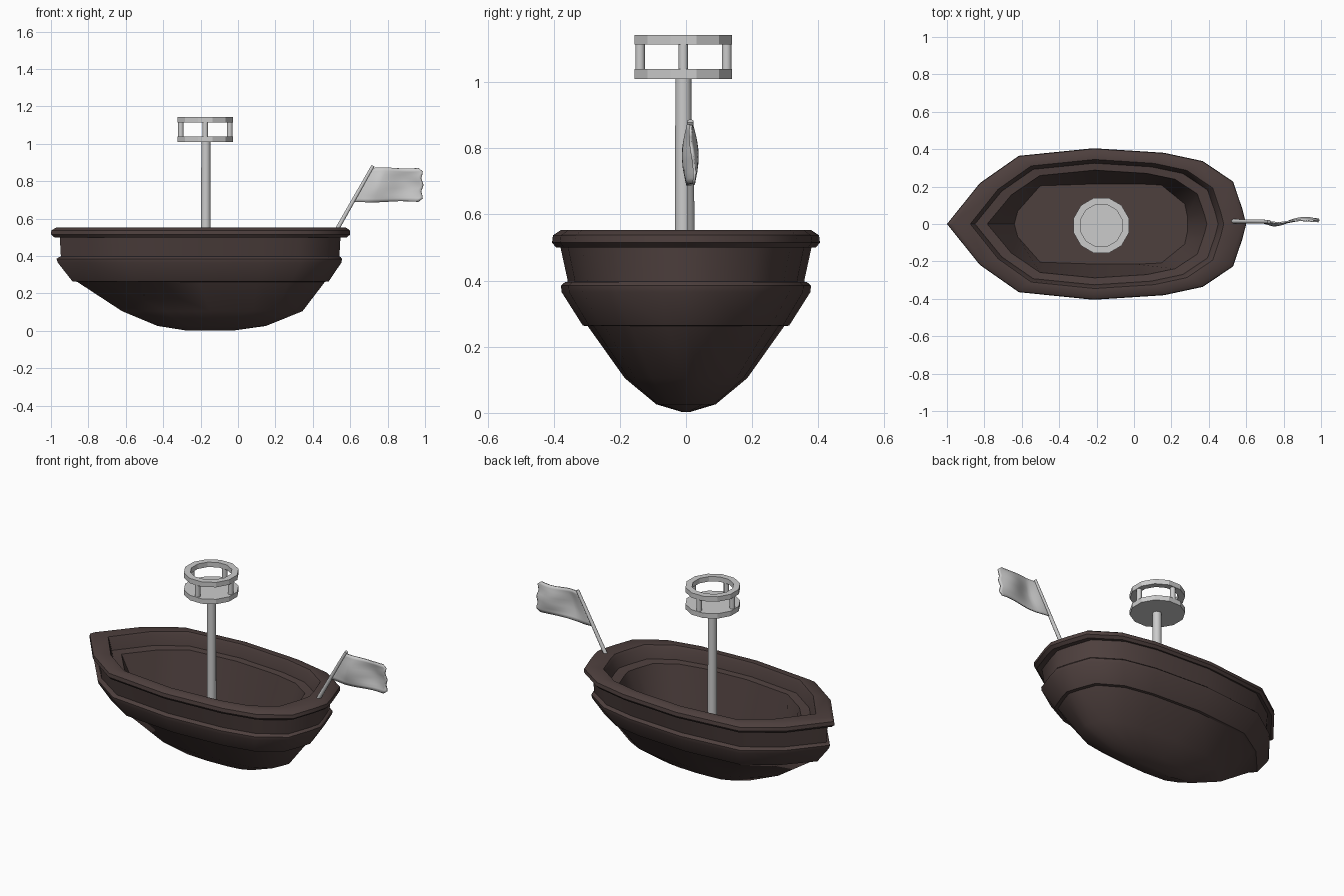
import bpy, bmesh, math
from mathutils import Vector

if "Cube" in bpy.data.objects:
    bpy.data.objects.remove(bpy.data.objects["Cube"])

CX, CY = -0.175, -0.008          # mast axis

wood = bpy.data.materials.new("dark_wood")
wood.diffuse_color = (0.075, 0.05, 0.047, 1)
wood.use_nodes = True
wood.node_tree.nodes["Principled BSDF"].inputs["Base Color"].default_value = wood.diffuse_color


def finish(bm, name, mat=None, smooth=30):
    bmesh.ops.recalc_face_normals(bm, faces=bm.faces)
    me = bpy.data.meshes.new(name)
    bm.to_mesh(me)
    bm.free()
    ob = bpy.data.objects.new(name, me)
    bpy.context.collection.objects.link(ob)
    if mat:
        me.materials.append(mat)
    if smooth:
        bpy.ops.object.select_all(action='DESELECT')
        ob.select_set(True)
        bpy.context.view_layer.objects.active = ob
        bpy.ops.object.shade_smooth_by_angle(angle=math.radians(smooth))
    return ob


def skin(bm, loops, closed=False):
    """Bridge successive vertex loops of equal length."""
    rings = [[bm.verts.new(p) for p in lp] for lp in loops]
    pairs = list(zip(rings, rings[1:]))
    if closed:
        pairs.append((rings[-1], rings[0]))
    n = len(rings[0])
    for a, b in pairs:
        for i in range(n):
            j = (i + 1) % n
            bm.faces.new((a[i], a[j], b[j], b[i]))
    return rings


# Half outline from bow to stern (fraction of length, fraction of half width)
PLAN = [(0, 0), (.11, .54), (.24, .90), (.49, 1), (.725, .94),
        (.855, .83), (.956, .56), (.987, .2), (1, 0)]
FLOOR = [(0, 0), (.02, .32), (.15, .95), (.49, 1), (.70, 1),
         (.85, .97), (.985, .5), (1, .2), (1, 0)]


def deck_loop(z, x0, x1, w, plan=PLAN):
    half = [(x0 + u * (x1 - x0), v * w) for u, v in plan]
    mirrored = [(x, -y) for x, y in half[-2:0:-1]]
    return [(x, y, z) for x, y in half + mirrored]


# Hull: keel, outer planking, strake, rim, inner step, inner wall, floor
levels = [
    (.002, -.28, -.02, .01), (.026, -.43, .15, .09), (.105, -.62, .345, .185),
    (.262, -.86, .465, .297), (.264, -.885, .485, .312),
    (.365, -.964, .553, .376), (.385, -.97, .556, .378), (.395, -.955, .548, .366),
    (.397, -.947, .542, .357), (.503, -.953, .548, .38),
    (.50, -.982, .582, .393), (.515, -1.0, .60, .405), (.537, -.998, .598, .402),
    (.553, -.97, .575, .378), (.551, -.875, .48, .345), (.535, -.868, .47, .337),
    (.475, -.85, .45, .325), (.47, -.785, .39, .288),
]
loops = [deck_loop(*l) for l in levels]
loops.append(deck_loop(.19, -.64, .285, .215, FLOOR))
bm = bmesh.new()
rings = skin(bm, loops)
bm.faces.new(rings[0])
bm.faces.new(rings[-1])
finish(bm, "hull", wood, 40)


# Round parts from a start point to an end point
def rod(name, a, b, r1, r2, sides, smooth=30):
    a, b = Vector(a), Vector(b)
    q = Vector((0, 0, 1)).rotation_difference(b - a)
    bm = bmesh.new()
    ends = []
    for c, r in ((a, r1), (b, r2)):
        ends.append([c + q @ Vector((r * math.cos(t), r * math.sin(t), 0))
                     for t in [2 * math.pi * (i + .5) / sides for i in range(sides)]])
    e = skin(bm, ends)
    for ring in e:
        bm.faces.new(ring)
    return finish(bm, name, None, smooth)


# Mast and lookout platform
rod("mast", (CX + .003, CY, .185), (CX + .003, CY, 1.02), .027, .025, 12, 40)
rod("lookout_floor", (CX, CY, 1.01), (CX, CY, 1.04), .153, .153, 12, 0)

# Lookout rail
bm = bmesh.new()
skin(bm, [[(CX + r * math.cos(t), CY + r * math.sin(t), z)
           for t in [math.pi * (i + .5) / 6 for i in range(12)]]
          for r, z in ((.153, 1.113), (.153, 1.143), (.116, 1.143), (.116, 1.113))],
     closed=True)
finish(bm, "lookout_rail", None, 0)

# Rail posts
for k in range(4):
    t = k * math.pi / 2
    x, y = CX + .131 * math.cos(t), CY + .131 * math.sin(t)
    rod(f"rail_post_{k + 1}", (x, y, 1.035), (x, y, 1.118), .0155, .0155, 8, 50)

# Flag pole raked over the stern
rod("flag_pole", (.525, .015, .535), (.722, .013, .882), .012, .010, 8, 50)

# Waving flag
NU, NV = 20, 10
bm = bmesh.new()
grid = []
for i in range(NU + 1):
    u = i / NU
    row = []
    for j in range(NV + 1):
        v = j / NV
        left = .617 + .097 * v
        right = .985 + .006 * math.sin(v * 5 * math.pi) - .02 * (2 * v - 1) ** 8
        z = .69 + .18 * v + .003 * math.sin(2 * math.pi * u) * (2 * v - 1)
        y = .013 - .02 * math.sin(2 * math.pi * u + 1.5 * (v - .5)) * min(1, 4 * u) \
            * (.3 + .7 * math.sin(math.pi * v)) + .006 * u * u - .003 * math.sin(math.pi * u)
        row.append(bm.verts.new((left + u * (right - left), y, z)))
    grid.append(row)
for i in range(NU):
    for j in range(NV):
        bm.faces.new((grid[i][j], grid[i + 1][j], grid[i + 1][j + 1], grid[i][j + 1]))
flag = finish(bm, "flag", None, 40)
mod = flag.modifiers.new("thickness", 'SOLIDIFY')
mod.thickness = .008
mod.offset = 0
